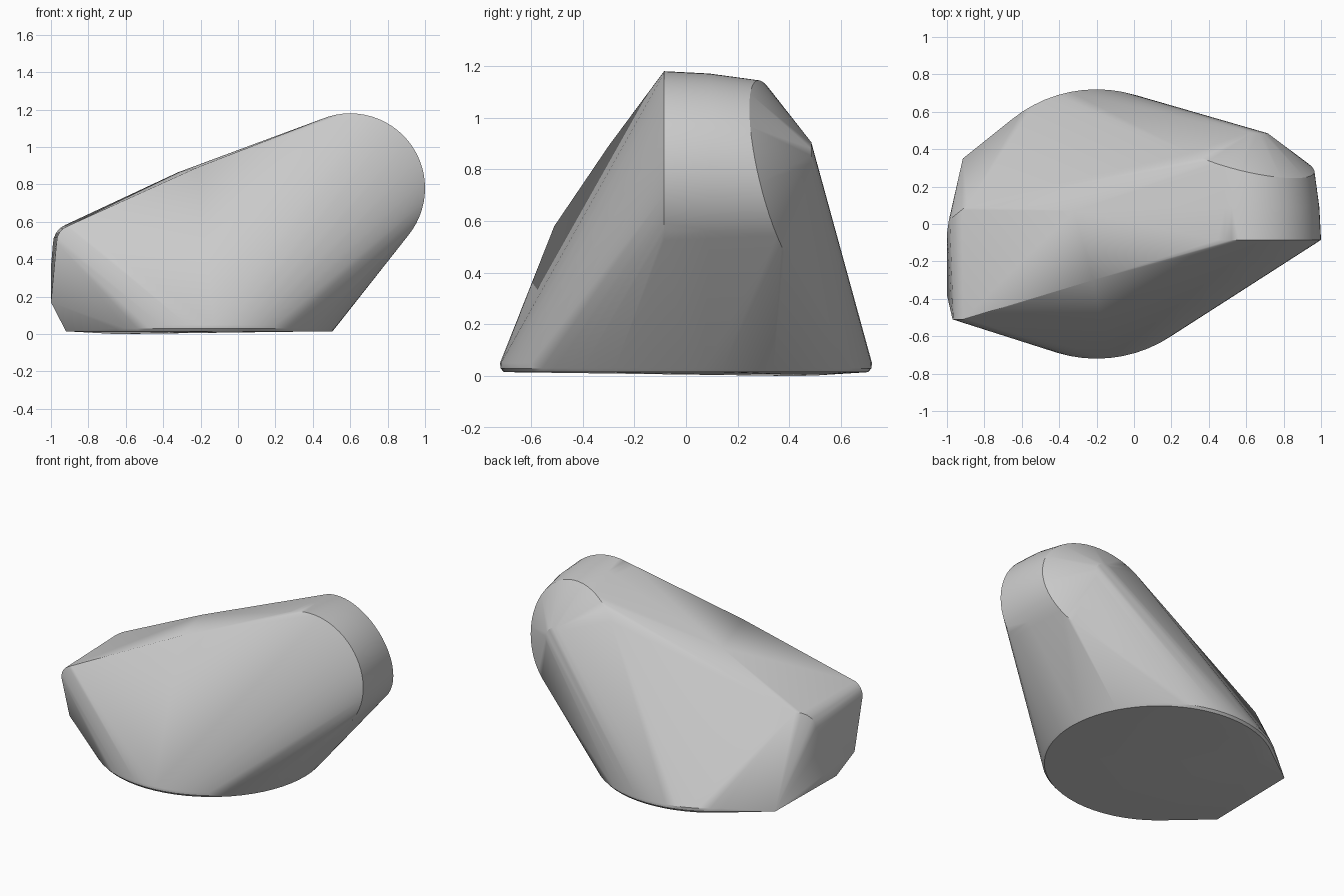
import bpy
import bmesh
from math import cos, sin, pi, radians

old = bpy.data.objects.get("Cube")
if old:
    bpy.data.objects.remove(old, do_unlink=True)

grey = bpy.data.materials.new("plain grey")
grey.use_nodes = True
grey.diffuse_color = (0.6, 0.6, 0.6, 1)
grey.node_tree.nodes["Principled BSDF"].inputs["Base Color"].default_value = (0.6, 0.6, 0.6, 1)


def disc(x, y, z, r, n=64):
    """Horizontal ring of points."""
    return [(x + r * cos(2 * pi * i / n), y + r * sin(2 * pi * i / n), z) for i in range(n)]


def upright(x, y, z, r, n=64):
    """Ring of points facing the front."""
    return [(x + r * cos(2 * pi * i / n), y, z + r * sin(2 * pi * i / n)) for i in range(n)]


points = []

# Round foot with a softened rim
for height, radius in ((0.015, 0.705), (0.03, 0.718), (0.05, 0.72)):
    points += disc(-0.2, 0, height, radius)
points += [(-0.65, 0.42, 0.0), (-0.5, 0.5, 0.002)]

# Tapering round head, with a sharp flat front rim
for y, radius in ((-0.085, 0.4), (0.09, 0.391)):
    points += upright(0.6, y, 0.78, radius)

# Rear rim of the head, sweeping backwards away from its upper outer side
for step in range(-14, 15):
    swing = radians(step * 7)
    angle = pi / 4 + swing
    y = 0.245 + 0.12 * (1 - cos(swing))
    points.append((0.595 + 0.37 * cos(angle), y, 0.775 + 0.37 * sin(angle)))

# Small blunt tip behind the head
points += upright(0.63, 0.485, 0.82, 0.085, 16)

# Blunt end: rounded upper edge running front to back
for i in range(6):
    a = pi / 2 * i / 5
    points.append((-0.89 - 0.08 * sin(a), -0.51, 0.49 + 0.09 * cos(a)))
    points.append((-0.89 - 0.10 * sin(a), 0.10 - 0.08 * sin(a), 0.48 + 0.11 * cos(a)))

# Blunt end: lower corners
points += [(-1.0, -0.38, 0.17), (-1.0, -0.05, 0.36), (-0.92, -0.3, 0.015),
           (-0.915, 0.35, 0.02)]

# Bends in the two upper ridges
points += [(-0.22, -0.3, 0.89), (-0.32, 0.07, 0.865)]

# Wrap everything in one convex skin
bm = bmesh.new()
for p in points:
    bm.verts.new(p)
bmesh.ops.convex_hull(bm, input=bm.verts[:])
bmesh.ops.delete(bm, geom=[v for v in bm.verts if not v.link_faces], context='VERTS')
bmesh.ops.dissolve_limit(bm, angle_limit=radians(0.5), verts=bm.verts[:], edges=bm.edges[:])
bmesh.ops.recalc_face_normals(bm, faces=bm.faces[:])

mesh = bpy.data.meshes.new("body")
bm.to_mesh(mesh)
bm.free()
mesh.materials.append(grey)
body = bpy.data.objects.new("body", mesh)
bpy.context.collection.objects.link(body)

bpy.ops.object.select_all(action='DESELECT')
body.select_set(True)
bpy.context.view_layer.objects.active = body
bpy.ops.object.shade_smooth_by_angle(angle=radians(30))
